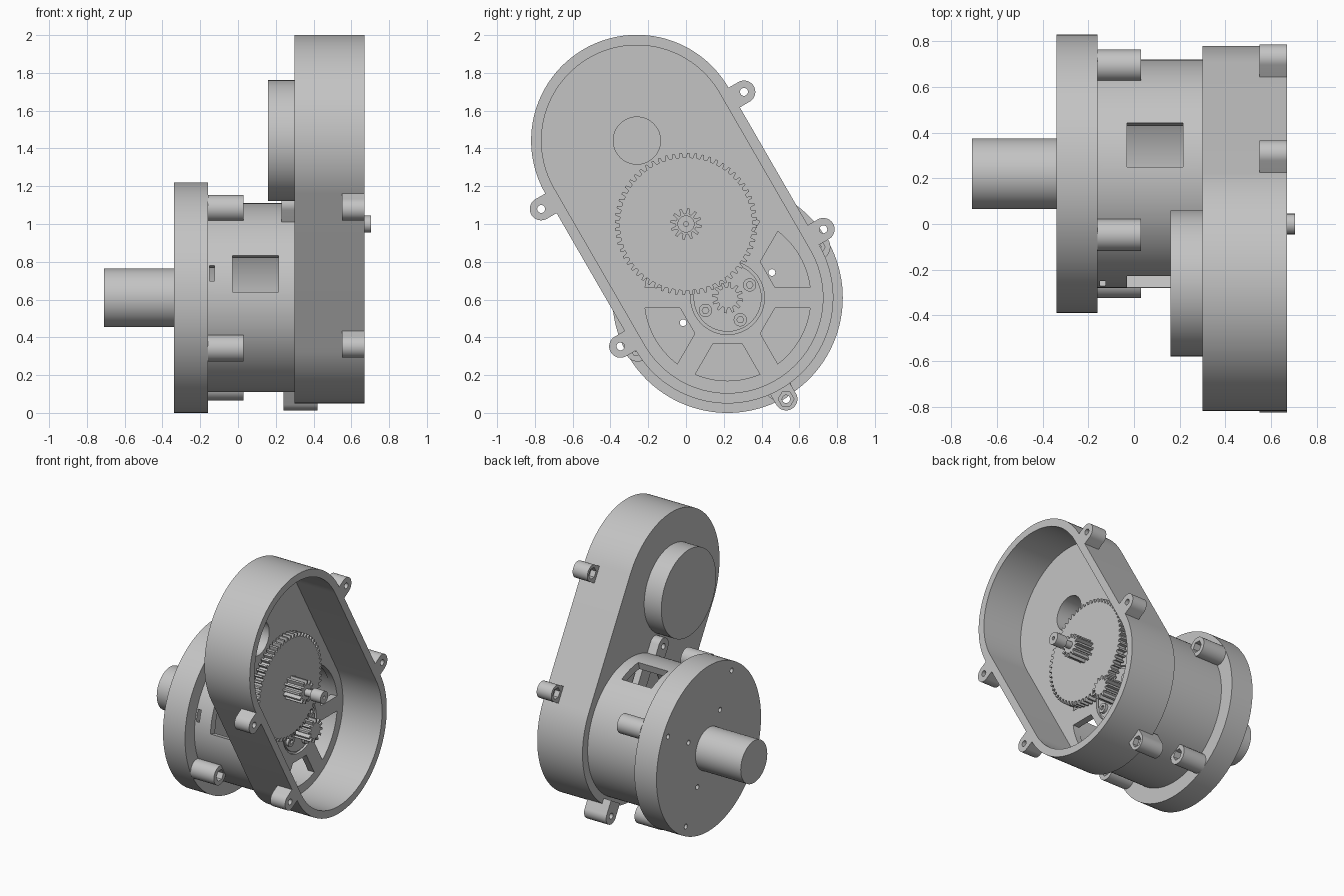
import bpy, bmesh, math
from math import cos, sin, radians, pi

if "Cube" in bpy.data.objects:
    bpy.data.objects.remove(bpy.data.objects["Cube"], do_unlink=True)

grey = bpy.data.materials.new("plain grey")
grey.use_nodes = True
grey.diffuse_color = (0.55, 0.55, 0.55, 1)
grey.node_tree.nodes["Principled BSDF"].inputs["Base Color"].default_value = grey.diffuse_color

# Drive axis, idler axis and sensor pocket, all as (y, z)
DRIVE = (0.22, 0.61)
IDLER = (0.0, 1.0)
TILT = 120
SPAN = 0.96


def polar(angle, radius, centre=DRIVE):
    a = radians(angle)
    return centre[0] + radius * cos(a), centre[1] + radius * sin(a)


POCKET = polar(TILT, SPAN)


# ---- profiles in the y-z plane ----
def arc(centre, radius, start, end, steps):
    return [polar(start + (end - start) * i / steps, radius, centre) for i in range(steps + 1)]


def circle(centre, radius, sides=96):
    return arc(centre, radius, 0, 360, sides)[:-1]


def stadium(radius):
    return arc(POCKET, radius, TILT - 90, TILT + 90, 64) + arc(DRIVE, radius, TILT + 90, TILT + 270, 64)


def gear_outline(centre, root, tip, teeth):
    pts = []
    step = 360 / teeth
    for i in range(teeth):
        for frac, radius in ((0, root), (0.4, root), (0.55, tip), (0.85, tip)):
            pts.append(polar((i + frac) * step, radius, centre))
    return pts


def local(origin, angle, points):
    """Place (radial, tangential) points around an origin."""
    c, s = cos(radians(angle)), sin(radians(angle))
    return [(origin[0] + u * c - v * s, origin[1] + u * s + v * c) for u, v in points]


def rect(angle, inner, outer, half):
    return local(DRIVE, angle, [(inner, -half), (outer, -half), (outer, half), (inner, half)])


# ---- solids along x ----
def prism(name, profile, x0, x1):
    bm = bmesh.new()
    base = bm.faces.new([bm.verts.new((x0, y, z)) for y, z in profile])
    top = bmesh.ops.extrude_face_region(bm, geom=[base])["geom"]
    for v in top:
        if isinstance(v, bmesh.types.BMVert):
            v.co.x = x1
    bmesh.ops.recalc_face_normals(bm, faces=bm.faces)
    mesh = bpy.data.meshes.new(name)
    bm.to_mesh(mesh)
    bm.free()
    mesh.materials.append(grey)
    obj = bpy.data.objects.new(name, mesh)
    bpy.context.collection.objects.link(obj)
    return obj


def finish(obj, cuts=()):
    """Subtract (profile, x0, x1) prisms, then smooth the round faces."""
    bpy.ops.object.select_all(action="DESELECT")
    bpy.context.view_layer.objects.active = obj
    obj.select_set(True)
    for cut in cuts:
        cutter = prism("cutter", *cut)
        cutter.hide_render = True
        mod = obj.modifiers.new("cut", "BOOLEAN")
        mod.operation, mod.solver, mod.object = "DIFFERENCE", "EXACT", cutter
        bpy.ops.object.modifier_apply(modifier=mod.name)
        bpy.data.objects.remove(cutter, do_unlink=True)
    bpy.ops.object.shade_smooth_by_angle(angle=radians(25))
    return obj


def part(name, profile, x0, x1, cuts=()):
    return finish(prism(name, profile, x0, x1), cuts)


# ---- gear housing: open tray with spoked floor ----
FLOOR = 0.35
windows = []
for k in range(6):
    half, near, far = 0.055, 0.245, 0.44
    t = (near - half * sin(pi / 6)) / cos(pi / 6)
    v = t * sin(pi / 6) - half * cos(pi / 6)
    edge = 30 - math.degrees(math.asin(half / far))
    rim = [(far * cos(radians(a)), far * sin(radians(a)))
           for a in [-edge + 2 * edge * i / 16 for i in range(17)]]
    windows.append((local(DRIVE, 30 + 60 * k, [(near, -v)] + rim + [(near, v)]), 0.25, 0.4))
part("gear_housing", stadium(0.56), 0.30, 0.67,
     [(stadium(0.505), FLOOR, 0.8),
      (circle(POCKET, 0.125, 48), 0.2, 0.5),
      (circle(DRIVE, 0.195), FLOOR - 0.02, 0.5)] + windows)
part("pocket_cap", circle(POCKET, 0.32), 0.16, 0.305, [(circle(POCKET, 0.125, 48), 0.2, 0.5)])


# ---- screw lugs ----
def lug(name, origin, angle, base, reach, x0, x1, nut_at=None):
    r = 0.06
    end = [(reach + r * cos(a), r * sin(a)) for a in [-pi / 2 + pi * i / 20 for i in range(21)]]
    profile = local(origin, angle, [(base, -r)] + end + [(base, r)])
    centre = polar(angle, reach, origin)
    cuts = [(circle(centre, 0.021, 24), x0 - 0.1, x1 + 0.1)]
    if nut_at is not None:
        cuts.append((circle(centre, 0.042, 6), nut_at - 0.04, nut_at + 0.04))
    part(name, profile, x0, x1, cuts)


for s in (0.06, 0.90):
    for side, angle in (("back", TILT - 90), ("front", TILT + 90)):
        height = "lower" if s < 0.5 else "upper"
        lug(f"{height}_{side}_cover_lug", polar(TILT, s), angle, 0.525, 0.62, 0.55, 0.67, 0.55)
lug("bottom_drum_lug", DRIVE, 300, 0.52, 0.62, 0.24, 0.42, 0.42)
lug("top_drum_lug", DRIVE, 120, 0.47, 0.57, 0.23, 0.302)

# ---- motor drum with side windows and wire slot ----
part("motor_drum", circle(DRIVE, 0.5, 128), -0.17, 0.302,
     [(circle(DRIVE, 0.445, 128), -0.3, 0.4),
      (rect(75, 0.3, 0.6, 0.1), -0.03, 0.215),
      (rect(165, 0.3, 0.6, 0.1), -0.03, 0.215),
      (rect(165, 0.3, 0.6, 0.043), -0.15, -0.125)])

# ---- rear flange, its screw holes and bosses ----
holes = []
for k in range(4):
    holes.append((circle(polar(29.5 + 90 * k, 0.545), 0.018, 20), -0.4, -0.1))
    holes.append((circle(polar(29.5 + 90 * k, 0.27), 0.018, 20), -0.4, -0.1))
part("rear_flange", circle(DRIVE, 0.61, 128), -0.34, -0.16, holes)
part("rear_tube", circle(DRIVE, 0.155, 64), -0.71, -0.335)
for k in range(4):
    centre = polar(29.5 + 90 * k, 0.545)
    part(f"flange_boss_{k + 1}", circle(centre, 0.07, 40), -0.16, 0.03,
         [(circle(centre, 0.042, 6), -0.02, 0.1),
          (circle(centre, 0.02, 20), -0.3, 0.1),
          (circle(DRIVE, 0.48), -0.3, 0.1)])

# ---- motor face, screws and drive pinion ----
part("motor_face", circle(DRIVE, 0.18), 0.29, FLOOR - 0.005)
for k in range(4):
    centre = polar(30 + 90 * k, 0.135)
    part(f"motor_screw_{k + 1}", circle(centre, 0.035, 32), FLOOR - 0.01, FLOOR + 0.015,
         [(circle(centre, 0.018, 6), FLOOR, 0.5)])
part("drive_pinion", gear_outline(DRIVE, 0.055, 0.083, 12), FLOOR - 0.01, 0.48)

# ---- idler gear, its pinion and shaft ----
part("idler_gear", gear_outline(IDLER, 0.352, 0.377, 60), FLOOR + 0.01, 0.425)
part("idler_pinion", gear_outline(IDLER, 0.055, 0.083, 12), 0.42, 0.56)
part("idler_shaft", circle(IDLER, 0.026, 32), 0.30, 0.64)
part("shaft_bushing", circle(IDLER, 0.045, 40), 0.62, 0.705, [(circle(IDLER, 0.012, 16), 0.69, 0.8)])
